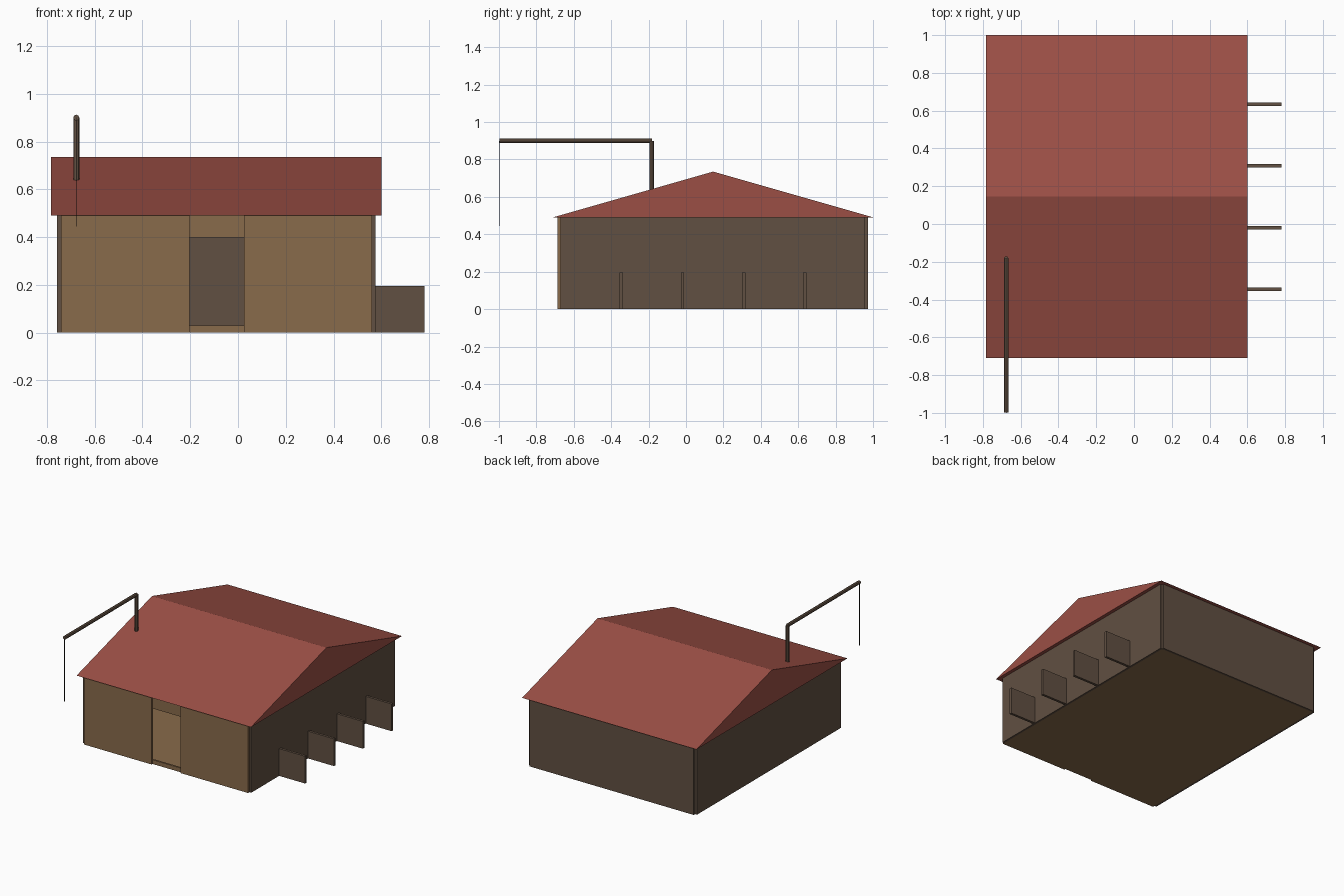
import bpy, bmesh
from mathutils import Vector

if "Cube" in bpy.data.objects:
    bpy.data.objects.remove(bpy.data.objects["Cube"])


def material(name, rgb):
    m = bpy.data.materials.new(name)
    m.diffuse_color = (*rgb, 1)
    m.use_nodes = True
    m.node_tree.nodes["Principled BSDF"].inputs["Base Color"].default_value = m.diffuse_color
    return m


TAN = material("tan_wood", (0.25, 0.145, 0.07))
DARK = material("dark_wood", (0.12, 0.08, 0.054))
RED = material("red_roof", (0.33, 0.078, 0.06))
ROPE = material("rope", (0.02, 0.017, 0.014))


def finish(bm, name, mat):
    bmesh.ops.recalc_face_normals(bm, faces=bm.faces)
    mesh = bpy.data.meshes.new(name)
    bm.to_mesh(mesh)
    bm.free()
    mesh.materials.append(mat)
    ob = bpy.data.objects.new(name, mesh)
    bpy.context.collection.objects.link(ob)
    return ob


def box(name, mat, x, y, z):
    """Box given by (min, max) on each axis."""
    bm = bmesh.new()
    bmesh.ops.create_cube(bm, size=1)
    for v in bm.verts:
        v.co = [r[0] + (c + 0.5) * (r[1] - r[0]) for c, r in zip(v.co, (x, y, z))]
    return finish(bm, name, mat)


def rod(name, mat, a, b, radius, sides=8):
    """Faceted rod between two points."""
    a, b = Vector(a), Vector(b)
    bm = bmesh.new()
    bmesh.ops.create_cone(bm, cap_ends=True, segments=sides, radius1=radius,
                          radius2=radius, depth=(b - a).length)
    ob = finish(bm, name, mat)
    ob.location = (a + b) / 2
    ob.rotation_euler = (b - a).to_track_quat('Z', 'Y').to_euler()
    return ob


# Overall shell: outer limits and wall thickness
X0, X1, Y0, Y1, H, T = -0.757, 0.575, -0.687, 0.972, 0.492, 0.015
DOOR_L, DOOR_R = -0.203, 0.026

# Floor and walls, leaving open notches at the corners
box("floor", TAN, (X0 + T, X1 - T), (Y0 + T, Y1 - T), (0, 0.008))
box("left_wall", DARK, (X0, X0 + T), (Y0 + T, Y1 - T), (0, H))
box("right_wall", DARK, (X1 - T, X1), (Y0 + T, Y1 - T), (0, H))
box("back_wall", DARK, (X0 + T, X1 - T), (Y1 - T, Y1), (0, H))

# Front wall around the open doorway, lintel and sill slightly set back
box("front_wall_left", TAN, (X0 + T, DOOR_L), (Y0, Y0 + T), (0, H))
box("front_wall_right", TAN, (DOOR_R, X1 - T), (Y0, Y0 + T), (0, H))
box("door_lintel", TAN, (DOOR_L, DOOR_R), (Y0 + 0.01, Y0 + T + 0.008), (0.398, H))
box("door_sill", TAN, (DOOR_L, DOOR_R), (Y0 + 0.01, Y0 + T + 0.008), (0, 0.03))

# Gabled roof: triangular profile extruded along x
bm = bmesh.new()
profile = [(-0.71, 0.491), (1.0, 0.491), (0.145, 0.735)]
face = bm.faces.new([bm.verts.new((-0.783, y, z)) for y, z in profile])
ext = bmesh.ops.extrude_face_region(bm, geom=[face], use_keep_orig=True)
for v in [g for g in ext["geom"] if isinstance(g, bmesh.types.BMVert)]:
    v.co.x = 0.6
finish(bm, "roof", RED)

# Stall partitions along the right side
for i in range(4):
    y = -0.346 + i * 0.327
    box(f"stall_partition_{i + 1}", DARK, (X1, 0.78), (y - 0.009, y + 0.009), (0, 0.195))

# Hoist on the roof: post, arm and hanging rope
PX, PY, PZ = -0.677, -0.183, 0.9
rod("hoist_post", DARK, (PX, PY, 0.6), (PX, PY, PZ), 0.0125)
rod("hoist_arm", DARK, (PX, PY, PZ), (PX, -0.998, PZ), 0.0125)
rod("hoist_rope", ROPE, (PX, -0.998, PZ), (PX, -0.998, 0.445), 0.002, 6)
